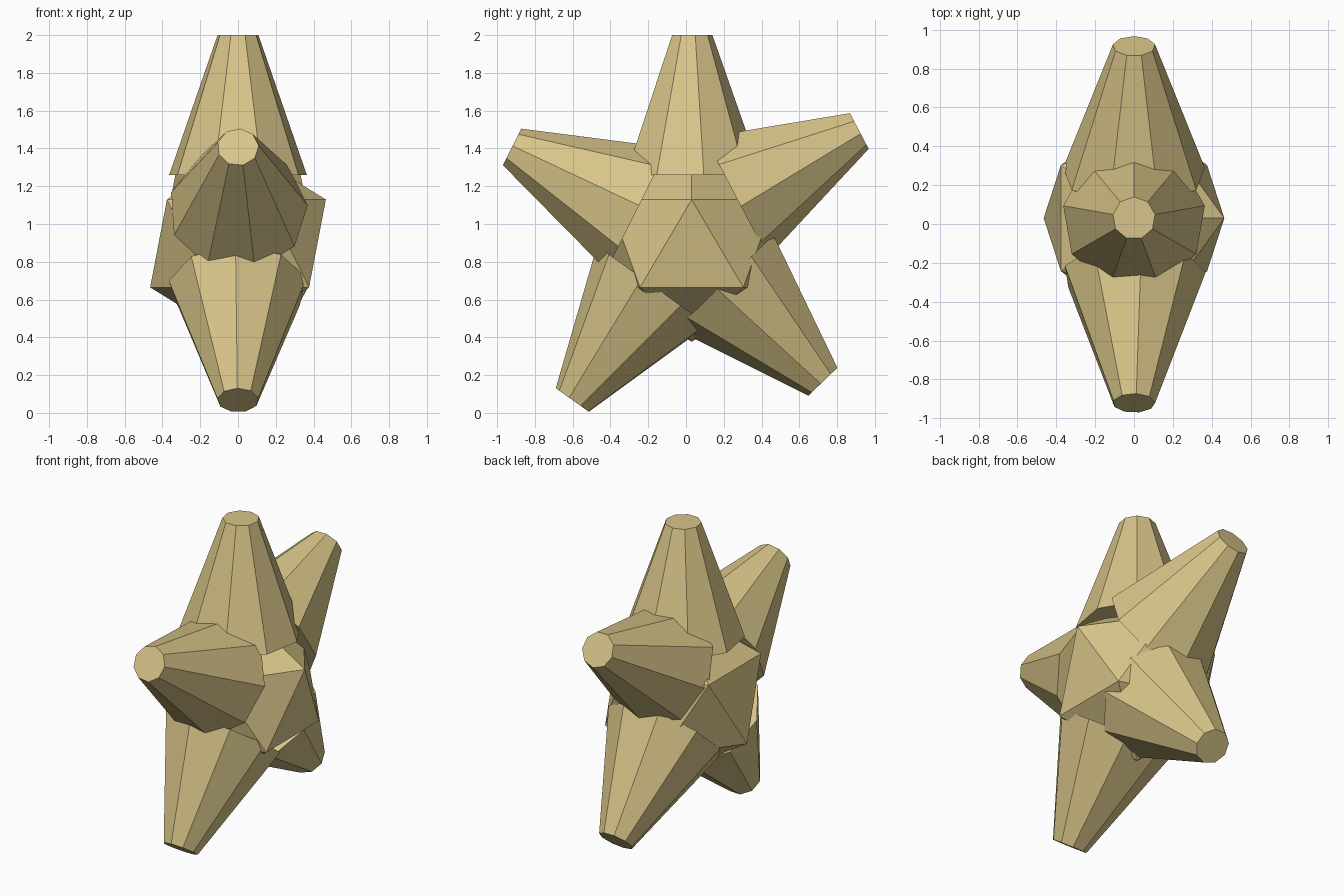
import bpy, bmesh, math
from mathutils import Matrix, Vector

if "Cube" in bpy.data.objects:
    bpy.data.objects.remove(bpy.data.objects["Cube"])

mat = bpy.data.materials.new("tan")
mat.diffuse_color = (0.69, 0.56, 0.25, 1)
mat.use_nodes = True
mat.node_tree.nodes["Principled BSDF"].inputs["Base Color"].default_value = mat.diffuse_color

SIDES, R_BASE, R_TIP, LENGTH = 9, 0.37, 0.11, 0.74


def finish(bm, name):
    bmesh.ops.recalc_face_normals(bm, faces=bm.faces)
    me = bpy.data.meshes.new(name)
    bm.to_mesh(me)
    bm.free()
    me.materials.append(mat)
    ob = bpy.data.objects.new(name, me)
    bpy.context.collection.objects.link(ob)
    return ob


def arm(name, y, z, angle, spin=0):
    """Nine-sided tapered arm; tip centre (y, z), pointing at angle in the yz plane."""
    bm = bmesh.new()
    rings = []
    for r, h in ((R_BASE, -LENGTH), (R_TIP, 0)):
        ring = []
        for i in range(SIDES):
            a = math.radians(90 + spin) + math.tau * i / SIDES
            ring.append(bm.verts.new((r * math.cos(a), r * math.sin(a), h)))
        bm.faces.new(ring)
        rings.append(ring)
    for i in range(SIDES):
        j = (i + 1) % SIDES
        bm.faces.new((rings[0][i], rings[0][j], rings[1][j], rings[1][i]))
    turn = Matrix.Rotation(math.radians(angle - 90), 4, 'X')
    bm.transform(Matrix.Translation(Vector((0, y, z))) @ turn)
    return finish(bm, name)


# Faceted core
bm = bmesh.new()
bmesh.ops.create_icosphere(bm, subdivisions=1, radius=0.52,
                           matrix=Matrix.Translation((0, 0.03, 0.897)))
finish(bm, "core")

# Five arms of the star
arm("top_arm", 0.03, 2.0, 90)
arm("upper_front_arm", -0.922, 1.407, 153.4, -6)
arm("lower_front_arm", -0.60, 0.067, 234.5, 2)
arm("upper_back_arm", 0.916, 1.495, 27.7)
arm("lower_back_arm", 0.727, 0.167, -46)
